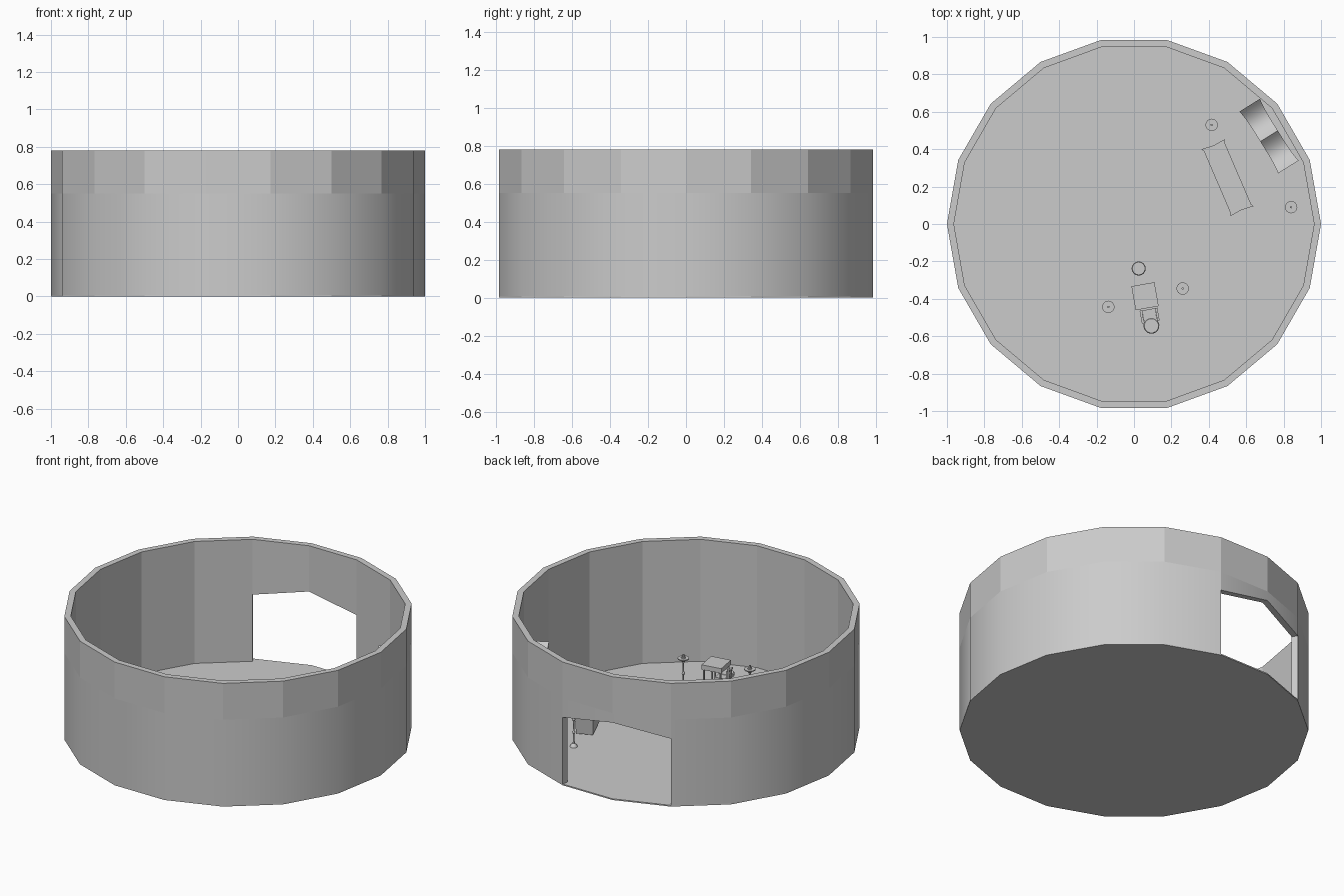
import bpy, bmesh, math
from mathutils import Matrix, Vector

if "Cube" in bpy.data.objects:
    bpy.data.objects.remove(bpy.data.objects["Cube"])

N, R_OUT, R_IN = 18, 1.0, 0.963
FLOOR, SPLIT, TOP = 0.008, 0.55, 0.78


def finish(bm, name, mat=Matrix.Identity(4), recalc=True):
    bmesh.ops.remove_doubles(bm, verts=bm.verts, dist=1e-5)
    if recalc:
        bmesh.ops.recalc_face_normals(bm, faces=bm.faces)
    me = bpy.data.meshes.new(name)
    bm.to_mesh(me)
    bm.free()
    ob = bpy.data.objects.new(name, me)
    bpy.context.collection.objects.link(ob)
    ob.matrix_world = mat
    return ob


def place(x, y, deg=0):
    return Matrix.Translation((x, y, FLOOR)) @ Matrix.Rotation(math.radians(deg), 4, 'Z')


def box(name, mat, c, s, taper=1.0):
    """Box centred on c with size s; taper scales the bottom."""
    bm = bmesh.new()
    bmesh.ops.create_cube(bm, size=1)
    for v in bm.verts:
        k = taper if v.co.z < 0 else 1
        v.co = Vector((c[0] + v.co.x * s[0] * k, c[1] + v.co.y * s[1] * k, c[2] + v.co.z * s[2]))
    return finish(bm, name, mat)


def lathe(name, mat, profile, seg=16):
    bm = bmesh.new()
    vs = [bm.verts.new((r, 0, z)) for r, z in profile]
    es = [bm.edges.new(p) for p in zip(vs, vs[1:])]
    bmesh.ops.spin(bm, geom=vs + es, cent=(0, 0, 0), axis=(0, 0, 1),
                   angle=2 * math.pi, steps=seg)
    ob = finish(bm, name, mat)
    for p in ob.data.polygons:
        p.use_smooth = True
    ob.data.set_sharp_from_angle(angle=math.radians(35))
    return ob


# floor slab
bm = bmesh.new()
bmesh.ops.create_cone(bm, cap_ends=True, segments=N, radius1=R_OUT, radius2=R_OUT, depth=FLOOR,
                      matrix=Matrix.Translation((0, 0, FLOOR / 2)) @ Matrix.Rotation(math.pi / 2, 4, 'Z'))
for v in bm.verts:  # corners at multiples of 20 degrees
    a = round(math.degrees(math.atan2(v.co.y, v.co.x)) / 20) * math.radians(20)
    v.co.x, v.co.y = R_OUT * math.cos(a), R_OUT * math.sin(a)
finish(bm, "floor")

# ring wall with a peaked doorway in two of its panels
bm = bmesh.new()
door = {4: (0.43, 0.49), 5: (0.49, 0.43)}


def pt(r, i, z):
    a = math.tau * (i % N) / N
    return (r * math.cos(a), r * math.sin(a), z)


def face(*pts, smooth=False):
    f = bm.faces.new([bm.verts.new(p) for p in pts])
    f.smooth = smooth


for i in range(N):
    j = i + 1
    a, b = door.get(i, (FLOOR, FLOOR))
    face(pt(R_OUT, i, a), pt(R_OUT, j, b), pt(R_OUT, j, SPLIT), pt(R_OUT, i, SPLIT), smooth=True)
    face(pt(R_OUT, i, SPLIT), pt(R_OUT, j, SPLIT), pt(R_OUT, j, TOP), pt(R_OUT, i, TOP))
    face(pt(R_IN, j, b), pt(R_IN, i, a), pt(R_IN, i, TOP), pt(R_IN, j, TOP))
    face(pt(R_OUT, i, TOP), pt(R_OUT, j, TOP), pt(R_IN, j, TOP), pt(R_IN, i, TOP))
    if i in door:  # door head
        face(pt(R_OUT, j, b), pt(R_OUT, i, a), pt(R_IN, i, a), pt(R_IN, j, b))
# door jambs
face(pt(R_OUT, 4, FLOOR), pt(R_OUT, 4, .43), pt(R_IN, 4, .43), pt(R_IN, 4, FLOOR))
face(pt(R_IN, 6, FLOOR), pt(R_IN, 6, .43), pt(R_OUT, 6, .43), pt(R_OUT, 6, FLOOR))
finish(bm, "ring_wall", recalc=False)

# candle stands
stand = [(0, 0), (.022, 0), (.018, .01), (.006, .02), (.005, .08), (.01, .09), (.005, .1),
         (.005, .16), (.01, .17), (.005, .18), (.005, .235), (.012, .25), (.033, .262),
         (.033, .268), (.013, .268), (.013, .275), (.006, .275), (.006, .29), (0, .29)]
for k, (x, y) in enumerate([(.415, .53), (.84, .09), (.26, -.345), (-.137, -.443)]):
    lathe(f"candle_stand_{k + 1}", place(x, y), stand)

# desk on four legs
m = place(.059, -.386, 10)
box("desk_top", m, (0, 0, .262), (.125, .13, .03))
for sx in (-1, 1):
    for sy in (-1, 1):
        box("desk_leg", m, (sx * .052, sy * .055, .125), (.008, .008, .25))

# visitor stool in front of the desk
stool = [(0, .125), (.036, .125), (.038, .13), (.038, .142), (.034, .147), (0, .147)]
leg = [(.022, 0), (.026, .01), (.014, .03), (.012, .1), (.024, .125)]
m = place(.025, -.238)
lathe("stool_seat", m, stool)
lathe("stool_foot", m, leg)

# round-backed chair behind the desk
m = place(.088, -.515, 10)
lathe("chair_seat", m @ Matrix.Translation((0, -.03, 0)), [(r * 1.12, z) for r, z in stool])
box("chair_front_seat", m, (0, .022, .135), (.07, .075, .02))
for s in (-1, 1):
    box("chair_arm", m, (s * .042, .025, .19), (.012, .07, .01))
    for y in (-.005, .052):
        box("chair_leg", m, (s * .038, y, .094), (.008, .008, .188))

# altar table: flared body under a slab with pointed corners
m = place(.50, .2475, -66.7)
box("altar_body", m, (0, 0, .115), (.35, .115, .2), taper=.86)
bm = bmesh.new()
outline = [(-.195, -.068), (-.18, -.06), (.18, -.06), (.195, -.068), (.188, 0),
           (.195, .068), (.18, .06), (-.18, .06), (-.195, .068), (-.188, 0)]
f = bm.faces.new([bm.verts.new((x, y, .21)) for x, y in outline])
g = bmesh.ops.extrude_face_region(bm, geom=[f])
for v in g["geom"]:
    if isinstance(v, bmesh.types.BMVert):
        v.co.z = .228
finish(bm, "altar_top", m)

# shrine against the wall: ogee roof, back panel, posts and plinth
m = place(.722, .47, -58)
bm = bmesh.new()
rows = []
S = 24
for k in range(S + 1):
    t = abs(2 * k / S - 1)
    z = .42 + .05 * (2 * t - 1) ** 2
    d = .055 + .01 * t ** 4
    x = .195 * (2 * k / S - 1)
    rows.append([bm.verts.new(p) for p in ((x, -d, z - .015), (x, d, z - .015), (x, d, z), (x, -d, z))])
for p, q in zip(rows, rows[1:]):
    for n in range(4):
        bm.faces.new((p[n], p[(n + 1) % 4], q[(n + 1) % 4], q[n]))
bm.faces.new(rows[0])
bm.faces.new(rows[-1])
roof = finish(bm, "shrine_roof", m)
for p in roof.data.polygons:
    p.use_smooth = True
roof.data.set_sharp_from_angle(angle=math.radians(28))
box("shrine_plinth", m, (0, 0, .06), (.34, .1, .12))
box("shrine_back", m, (0, .042, .26), (.33, .012, .3))
for s in (-1, 1):
    box("shrine_post", m, (s * .155, -.04, .265), (.014, .014, .3))
